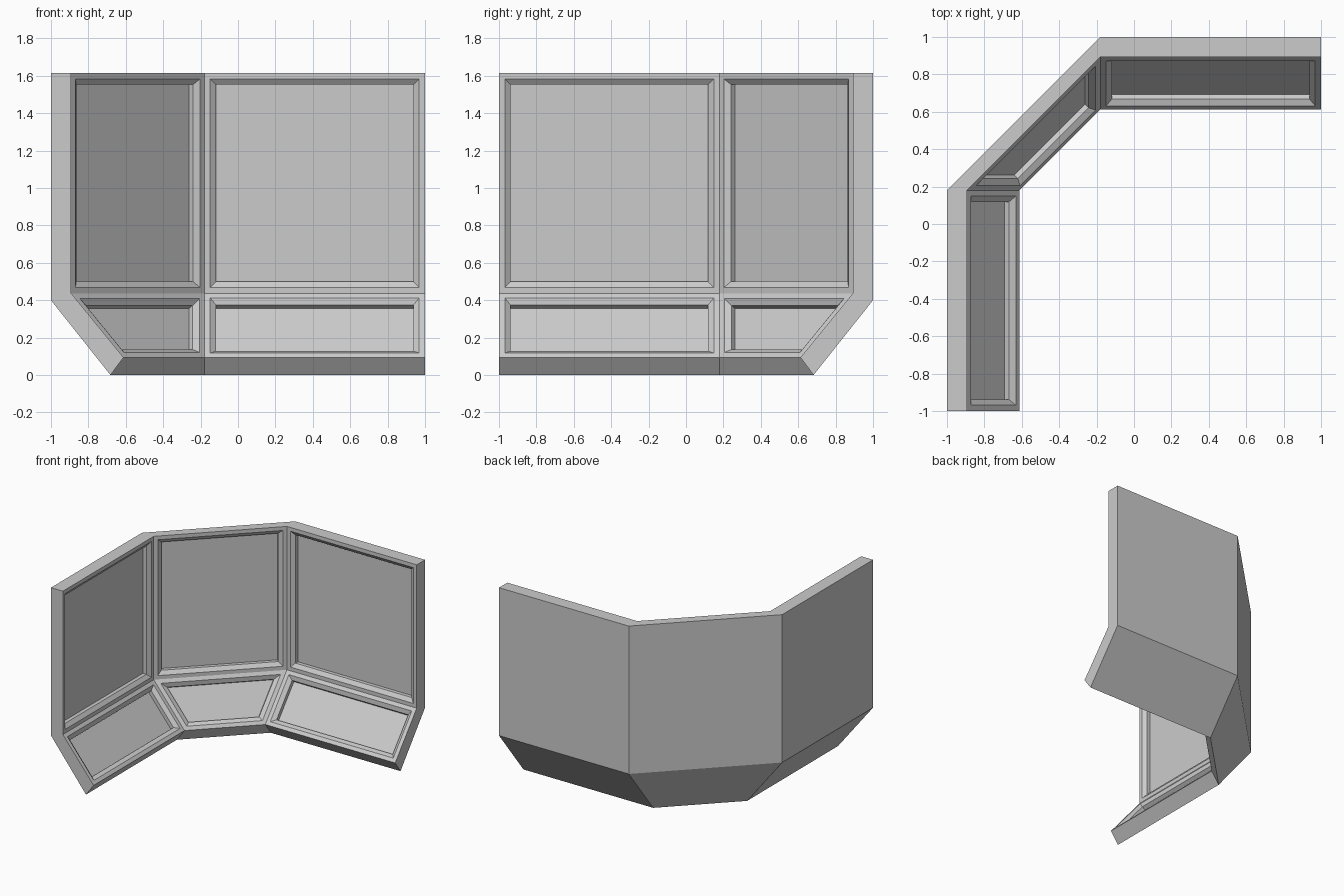
import bpy, bmesh

if "Cube" in bpy.data.objects:
    bpy.data.objects.remove(bpy.data.objects["Cube"])

# Wall cross-section as (distance in from outer face, height)
PROFILE = [(0.0, 1.615), (0.0, 0.40), (0.318, 0.0),
           (0.388, 0.094), (0.108, 0.437), (0.108, 1.615)]
CORNER = 0.18

# Four stations along the wall: left end, two corners, back end
STATIONS = [
    lambda d, z: (-1 + d, -1, z),
    lambda d, z: (-1 + d, CORNER, z),
    lambda d, z: (-CORNER, 1 - d, z),
    lambda d, z: (1, 1 - d, z),
]

# Faceted wall shell
bm = bmesh.new()
rings = [[bm.verts.new(place(d, z)) for d, z in PROFILE] for place in STATIONS]
panels = []
n = len(PROFILE)
for a, b in zip(rings, rings[1:]):
    for i in range(n):
        j = (i + 1) % n
        face = bm.faces.new((a[i], a[j], b[j], b[i]))
        if i in (3, 4):          # inner sloped and upright faces
            panels.append(face)
bm.faces.new(rings[0])
bm.faces.new(rings[-1])
bmesh.ops.recalc_face_normals(bm, faces=bm.faces)
bm.normal_update()

# Recessed panels: flat border, bevelled lip, then straight drop
for thickness, depth in ((0.031, 0.0), (0.031, -0.023), (0.0, -0.031)):
    bmesh.ops.inset_individual(bm, faces=panels, thickness=thickness,
                               depth=depth, use_even_offset=True)
    bm.normal_update()

mesh = bpy.data.meshes.new("panelled_corner_wall")
bm.to_mesh(mesh)
bm.free()
wall = bpy.data.objects.new("panelled_corner_wall", mesh)
bpy.context.collection.objects.link(wall)
